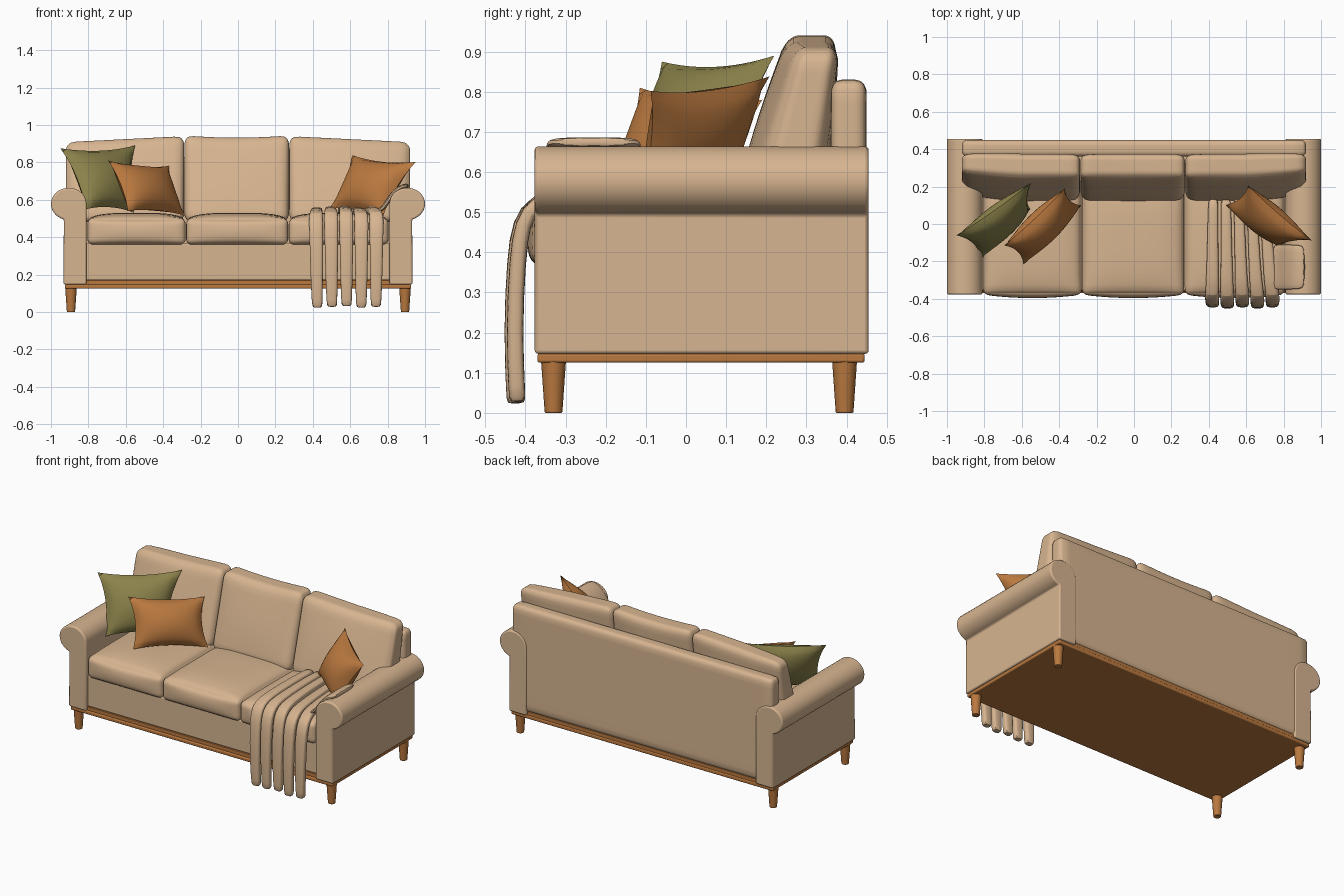
import bpy, bmesh, math
from mathutils import Vector

if "Cube" in bpy.data.objects:
    bpy.data.objects.remove(bpy.data.objects["Cube"], do_unlink=True)


def material(name, rgb):
    m = bpy.data.materials.new(name)
    m.use_nodes = True
    m.diffuse_color = (*rgb, 1)
    bsdf = m.node_tree.nodes["Principled BSDF"]
    bsdf.inputs["Base Color"].default_value = (*rgb, 1)
    bsdf.inputs["Roughness"].default_value = 0.8
    return m


FABRIC = material("beige fabric", (0.68, 0.46, 0.28))
RUST = material("warm wood and rust", (0.49, 0.19, 0.05))
OLIVE = material("olive fabric", (0.26, 0.225, 0.07))


def finish(bm, name, mat, bevel=0.0, subsurf=0):
    bmesh.ops.recalc_face_normals(bm, faces=bm.faces)
    mesh = bpy.data.meshes.new(name)
    bm.to_mesh(mesh)
    bm.free()
    mesh.materials.append(mat)
    mesh.shade_smooth()
    mesh.set_sharp_from_angle(angle=math.radians(40))
    obj = bpy.data.objects.new(name, mesh)
    bpy.context.collection.objects.link(obj)
    if bevel:
        mod = obj.modifiers.new("soft edges", 'BEVEL')
        mod.width, mod.segments, mod.limit_method = bevel, 3, 'ANGLE'
    if subsurf:
        mod = obj.modifiers.new("smooth", 'SUBSURF')
        mod.levels = mod.render_levels = subsurf
    return obj


def soft_box(name, mat, lo, hi, radius, shape=None, cuts=15):
    """Rounded box; shape(p, u) moves a point p using its unit coordinates u."""
    lo, hi = Vector(lo), Vector(hi)
    mid, half = (lo + hi) / 2, (hi - lo) / 2
    bm = bmesh.new()
    bmesh.ops.create_cube(bm, size=2)
    bmesh.ops.subdivide_edges(bm, edges=bm.edges[:], cuts=cuts, use_grid_fill=True)
    for v in bm.verts:
        u = Vector([math.sin(c * math.pi / 2) for c in v.co])
        q = Vector([a * b for a, b in zip(u, half)])
        core = Vector([max(-h + radius, min(h - radius, c)) for c, h in zip(q, half)])
        d = q - core
        if d.length > 1e-6:
            q = core + d.normalized() * radius
        v.co = mid + q
        if shape:
            v.co = shape(v.co.copy(), u)
    return finish(bm, name, mat)


def box(name, mat, lo, hi, bevel):
    lo, hi = Vector(lo), Vector(hi)
    bm = bmesh.new()
    bmesh.ops.create_cube(bm, size=1)
    for v in bm.verts:
        v.co = (lo + hi) / 2 + Vector([a * b for a, b in zip(v.co, hi - lo)])
    return finish(bm, name, mat, bevel)


def pillow(name, mat, tl, tr, bl, br, depth, pinch=0.12):
    """Knife-edge pillow stretched between four corners."""
    tl, tr, bl, br = map(Vector, (tl, tr, bl, br))
    normal = (tr - bl).cross(tl - br).normalized()
    bm = bmesh.new()
    for side in (-1, 1):
        made = bmesh.ops.create_grid(bm, x_segments=16, y_segments=16, size=1)
        for vert in made["verts"]:
            u, v = vert.co.x, vert.co.y
            a = (1 + u * (1 - pinch * (1 - v * v))) / 2
            b = (1 + v * (1 - pinch * (1 - u * u))) / 2
            flat = bl.lerp(br, a).lerp(tl.lerp(tr, a), b)
            puff = max(0, (1 - u * u) * (1 - v * v)) ** 0.6
            vert.co = flat + normal * side * depth * puff
    bmesh.ops.remove_doubles(bm, verts=bm.verts, dist=0.0005)
    return finish(bm, name, mat)


def strip(name, mat, path, side, widths, thick):
    """Padded ribbon lofted along a path, lying flat across the side direction."""
    pts, side, n = [Vector(p) for p in path], Vector(side), 12
    bm = bmesh.new()
    rings = []
    for i, p in enumerate(pts):
        tangent = pts[min(i + 1, len(pts) - 1)] - pts[max(i - 1, 0)]
        up = side.cross(tangent).normalized()
        ring = []
        for k in range(n):
            a = math.tau * (k + 0.5) / n
            c, s = math.cos(a), math.sin(a)
            c = math.copysign(abs(c) ** 0.6, c)
            s = math.copysign(abs(s) ** 0.6, s)
            ring.append(bm.verts.new(p + side * c * widths[i] / 2 + up * s * thick / 2))
        rings.append(ring)
    for r0, r1 in zip(rings, rings[1:]):
        for k in range(n):
            bm.faces.new((r0[k], r0[(k + 1) % n], r1[(k + 1) % n], r1[k]))
    bm.faces.new(rings[0])
    bm.faces.new(rings[-1])
    return finish(bm, name, mat, subsurf=1)


# Wooden plinth and tapered legs
box("plinth", RUST, (-0.925, -0.37, 0.125), (0.925, 0.445, 0.148), 0.006)
box("plinth_riser", RUST, (-0.82, -0.36, 0.14), (0.82, 0.44, 0.17), 0.003)
for sx, side in ((-1, "right"), (1, "left")):
    for y, end in ((-0.33, "front"), (0.395, "rear")):
        bm = bmesh.new()
        bmesh.ops.create_cone(bm, cap_ends=True, segments=16, radius1=0.022,
                              radius2=0.031, depth=0.13)
        bmesh.ops.translate(bm, verts=bm.verts, vec=(sx * 0.893, y, 0.065))
        finish(bm, f"{end}_{side}_leg", RUST, 0.003)

# Upholstered base and back frame
box("seat_base", FABRIC, (-0.83, -0.355, 0.168), (0.83, 0.4, 0.37), 0.01)
soft_box("back_frame", FABRIC, (-0.92, 0.36, 0.165), (0.92, 0.45, 0.83), 0.03)

# Rolled arms: a side panel profile topped by an oval scroll
for sx, side in ((-1, "right"), (1, "left")):
    profile = [(0.81, 0.147), (0.933, 0.147)]
    for i in range(25):
        a = math.radians(-74 + 254 * i / 24)
        profile.append((0.905 + 0.095 * math.cos(a), 0.578 + 0.086 * math.sin(a)))
    bm = bmesh.new()
    face = bm.faces.new([bm.verts.new((sx * x, -0.377, z)) for x, z in profile])
    new = bmesh.ops.extrude_face_region(bm, geom=[face])["geom"]
    bmesh.ops.translate(bm, vec=(0, 0.832, 0),
                        verts=[g for g in new if isinstance(g, bmesh.types.BMVert)])
    finish(bm, f"{side}_arm", FABRIC, 0.009)


# Seat cushions, crowned on top and in front
def seat_shape(p, u):
    if u.z > 0:
        p.z += 0.03 * u.z * (1 - u.x ** 4) * (1 - u.y ** 4)
    if u.y < 0:
        p.y += 0.018 * u.y * (1 - u.x ** 2) * (1 - u.z ** 2)
    return p


SPANS = (("right", -0.805, -0.28), ("middle", -0.277, 0.268), ("left", 0.271, 0.805))
for name, x0, x1 in SPANS:
    soft_box(f"{name}_seat_cushion", FABRIC, (x0, -0.378, 0.36), (x1, 0.24, 0.5),
             0.03, seat_shape)

# Leaning back cushions, thinner toward the top and the outer ends
BACKS = (("right", -0.92, -0.288, -1), ("middle", -0.286, 0.272, 0),
         ("left", 0.274, 0.92, 1))
for name, x0, x1, out in BACKS:
    def back_shape(p, u, out=out):
        rise = p.z - 0.65
        outer = max(0, u.x * out)
        belly = 1 + 0.15 * (1 - u.x ** 2) * (1 - u.z ** 2) - 0.2 * outer ** 2
        thin = (1 - 1.0 * rise) * belly
        p.y = 0.255 + 0.2 * rise + 0.015 * outer + (p.y - 0.25) * thin
        top = (u.z + 1) / 2
        p.z += top * (-0.016 * (1 + u.x * out) if out else 0.012 * u.x ** 2 - 0.008)
        return p
    soft_box(f"{name}_back_cushion", FABRIC, (x0, 0.16, 0.48), (x1, 0.34, 0.94),
             0.045, back_shape)

# Scatter pillows
pillow("olive_pillow", OLIVE, (-0.95, -0.06, 0.875), (-0.55, 0.22, 0.89),
       (-0.81, -0.18, 0.55), (-0.555, 0.08, 0.53), 0.075)
pillow("right_rust_pillow", RUST, (-0.695, -0.115, 0.81), (-0.37, 0.19, 0.78),
       (-0.59, -0.215, 0.54), (-0.28, 0.10, 0.515), 0.08)
pillow("left_rust_pillow", RUST, (0.61, 0.208, 0.838), (0.95, -0.088, 0.802),
       (0.49, 0.10, 0.555), (0.775, -0.12, 0.51), 0.08)

# Folded throw: five pleats over the seat, hanging down the front
DRAPE = ((0.13, 0.53), (0.11, 0.538), (-0.1, 0.541), (-0.3, 0.535), (-0.375, 0.52),
         (-0.408, 0.47), (-0.42, 0.38), (-0.428, 0.2), (-0.421, 0.04), (-0.42, 0.022))
WIDTHS = (0.05, 0.055, 0.06, 0.068, 0.074, 0.076, 0.074, 0.068, 0.058, 0.052)
for i in range(5):
    path = []
    for j, (y, z) in enumerate(DRAPE):
        spread = min(1, j / 4)
        x = 0.425 + 0.065 * i + spread * (-0.008 + 0.016 * i)
        hang = max(0, j - 5) / 4
        path.append((x + hang * (0.008 - 0.003 * i), y - 0.006 * (i % 2) * spread,
                     z + 0.004 * (i % 3)))
    strip(f"throw_pleat_{i + 1}", FABRIC, path, (1, 0, 0), WIDTHS, 0.042)

# End of the throw folded up over the arm
OVER_ARM = ((0.735, 0.535), (0.775, 0.55), (0.805, 0.6), (0.84, 0.65),
            (0.885, 0.675), (0.915, 0.675))
strip("throw_over_arm", FABRIC, [(x, -0.23, z) for x, z in OVER_ARM], (0, 1, 0),
      (0.24, 0.25, 0.25, 0.245, 0.24, 0.23), 0.026)
